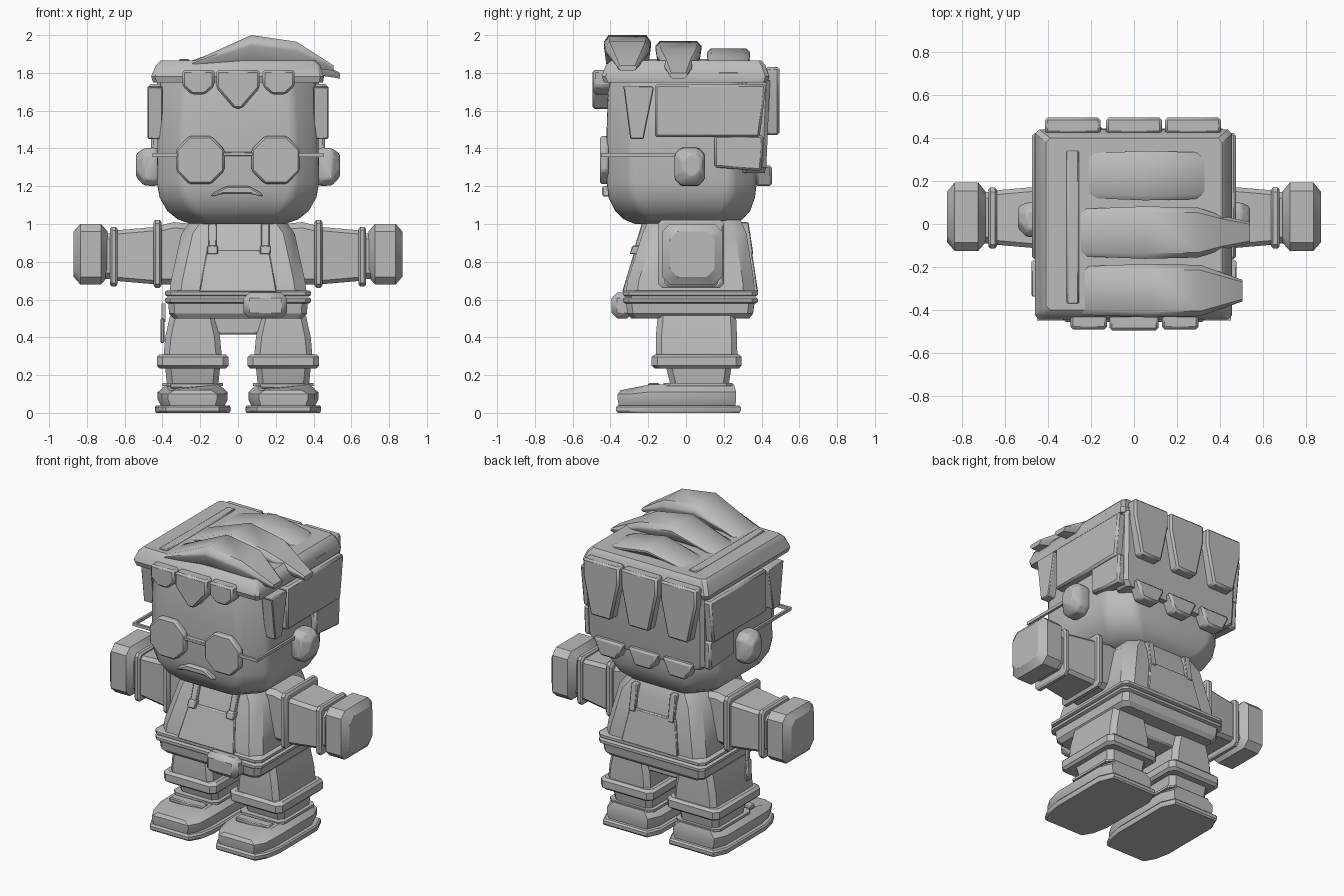
import bpy, bmesh, math

GREY = bpy.data.materials.new("plain_grey")
GREY.diffuse_color = (0.5, 0.5, 0.5, 1)


def finish(name, bm, bevel=0, segs=1, smooth=30):
    bmesh.ops.recalc_face_normals(bm, faces=bm.faces)
    me = bpy.data.meshes.new(name)
    bm.to_mesh(me)
    bm.free()
    ob = bpy.data.objects.new(name, me)
    bpy.context.collection.objects.link(ob)
    me.materials.append(GREY)
    if bevel:
        m = ob.modifiers.new("bevel", "BEVEL")
        m.width, m.segments, m.limit_method = bevel, segs, "ANGLE"
        m.angle_limit = math.radians(25)
    bpy.ops.object.select_all(action="DESELECT")
    ob.select_set(True)
    bpy.context.view_layer.objects.active = ob
    bpy.ops.object.shade_smooth_by_angle(angle=math.radians(smooth))
    return ob


def skin(name, rings, **kw):
    """Joins equal-length point rings into a capped solid."""
    bm = bmesh.new()
    vs = [[bm.verts.new(p) for p in r] for r in rings]
    n = len(vs[0])
    for a, b in zip(vs, vs[1:]):
        for i in range(n):
            bm.faces.new((a[i], a[(i + 1) % n], b[(i + 1) % n], b[i]))
    bm.faces.new(vs[0])
    bm.faces.new(vs[-1])
    return finish(name, bm, **kw)


def oct_rect(a0, a1, b0, b1, c):
    return [(a0 + c, b0), (a1 - c, b0), (a1, b0 + c), (a1, b1 - c),
            (a1 - c, b1), (a0 + c, b1), (a0, b1 - c), (a0, b0 + c)]


def stack(name, levels, c=0.03, axis="z", **kw):
    """Levels of (height, a0, a1, b0, b1): chamfered rectangles along an axis."""
    rings = []
    for h, *r in levels:
        pts = oct_rect(*r, min(c, (r[1] - r[0]) * .4, (r[3] - r[2]) * .4))
        rings.append([(p, q, h) if axis == "z" else (h, p, q) for p, q in pts])
    return skin(name, rings, **kw)


def box(name, x0, x1, y0, y1, z0, z1, bevel=0.015, **kw):
    rings = [[(x0, y0, z), (x1, y0, z), (x1, y1, z), (x0, y1, z)] for z in (z0, z1)]
    return skin(name, rings, bevel=bevel, **kw)


def plate(name, pts, d0, d1, axis="y", bevel=0.012, **kw):
    """Flat outline extruded through depth along y (x,z points) or x (y,z points)."""
    rings = [[(p, d, q) if axis == "y" else (d, p, q) for p, q in pts] for d in (d0, d1)]
    return skin(name, rings, bevel=bevel, **kw)


# Head: rounded block narrowing to the chin
stack("head", [(1.0, -.25, .25, -.27, .25), (1.025, -.32, .32, -.33, .30),
               (1.07, -.375, .375, -.375, .34), (1.14, -.415, .415, -.41, .365),
               (1.22, -.43, .43, -.42, .375), (1.5, -.425, .425, -.42, .38),
               (1.8, -.41, .41, -.41, .38)], c=.13, bevel=.03, segs=3, smooth=50)

# Hair cap and the locks around it
stack("hair_cap", [(1.75, -.45, .45, -.435, .43), (1.78, -.46, .455, -.445, .44),
                   (1.84, -.435, .435, -.425, .42), (1.865, -.41, .41, -.40, .40)], c=.02)
for x0, x1 in ((-.295, -.125), (.13, .30)):
    plate("side_fringe", [(x0, 1.815), (x0, 1.73), (x0 + .05, 1.685), (x1 - .05, 1.685),
                          (x1, 1.73), (x1, 1.815)], -.49, -.40)
plate("middle_fringe", [(-.115, 1.815), (-.115, 1.72), (-.02, 1.61), (.02, 1.61),
                        (.115, 1.72), (.115, 1.815)], -.495, -.40)
stack("back_hair", [(1.27, -.39, .39, .3, .415), (1.30, -.42, .42, .3, .425),
                    (1.76, -.43, .43, .3, .445)], c=.02)
for x in (-.285, 0, .275):
    plate("back_lock", [(x - .13, 1.83), (x + .13, 1.83), (x + .13, 1.72),
                        (x + .075, 1.47), (x - .075, 1.47), (x - .13, 1.72)], .42, .495)
for x in (-.25, 0, .25):
    plate("nape_lock", [(x - .11, 1.31), (x + .11, 1.31), (x + .06, 1.20),
                        (x - .06, 1.20)], .37, .455)

# Swept tufts: stations of (x, bottom, top, width scale)
TUFTS = [(-.31, .125, [(-.24, 1.83, 1.86, .9), (.07, 1.86, 2.0, 1), (.31, 1.84, 1.965, .95),
                       (.505, 1.81, 1.84, .4)]),
         (-.04, .122, [(-.26, 1.83, 1.86, .9), (.05, 1.86, 1.97, 1), (.30, 1.83, 1.925, .95),
                       (.41, 1.79, 1.87, .65), (.54, 1.77, 1.80, .4)]),
         (.225, .115, [(-.23, 1.83, 1.86, .9), (.05, 1.85, 1.93, 1), (.28, 1.82, 1.89, .95),
                       (.45, 1.77, 1.80, .5)])]
for y, w, stations in TUFTS:
    rings = []
    for x, z0, z1, s in stations:
        h, v = w * s, z1 - z0
        half = [(.65, 0), (1, .6), (1, .75), (.8, 1)]
        prof = half + [(-a, b) for a, b in reversed(half)]
        rings.append([(x, y + a * h, z0 + b * v) for a, b in prof])
    skin("top_tuft", rings, smooth=40)
plate("hair_parting", [(-.32, 1.85), (-.25, 1.85), (-.26, 1.873), (-.31, 1.873)],
      -.37, .34, bevel=.004)

for s in (-1, 1):
    # Side hair, ears and spectacle arms
    plate("temple_lock", [(-.34, 1.73), (-.33, 1.72), (-.295, 1.45), (-.225, 1.45),
                          (-.17, 1.72), (-.18, 1.73)], s * .40, s * .478, axis="x")
    plate("side_hair", [(-.165, 1.74), (.425, 1.74), (.39, 1.46), (-.165, 1.46)],
          s * .38, s * .475, axis="x")
    plate("lower_side_hair", [(.15, 1.47), (.41, 1.47), (.40, 1.28), (.15, 1.30)],
          s * .38, s * .46, axis="x")
    stack("ear", [(s * .38, -.03, .08, 1.23, 1.37), (s * .44, -.06, .10, 1.20, 1.405),
                  (s * .50, -.06, .10, 1.205, 1.40), (s * .54, -.02, .08, 1.25, 1.37)],
          axis="x", c=.035, bevel=.008)
    stack("lens", [(-.455 + .045 * i, s * .2 - .128, s * .2 + .128, 1.21, 1.465)
                   for i in (0, 1)], c=.07).name = "lens_raw"
    bpy.data.objects.remove(bpy.data.objects["lens_raw"])
    plate("spectacle_lens", oct_rect(s * .2 - .128, s * .2 + .128, 1.212, 1.465, .07),
          -.455, -.41, bevel=.01)
    x0, x1 = sorted((s * .31, s * .452))
    box("frame_corner", x0, x1, -.45, -.435, 1.355, 1.375, bevel=0)
    x0, x1 = sorted((s * .437, s * .452))
    box("spectacle_arm", x0, x1, -.45, .0, 1.355, 1.375, bevel=0)
box("spectacle_bridge", -.09, .09, -.45, -.41, 1.36, 1.38, bevel=.003)
plate("moustache", [(-.145, 1.145), (-.13, 1.165), (-.06, 1.20), (.06, 1.20), (.12, 1.165),
                    (.135, 1.145), (.06, 1.16), (-.07, 1.16)], -.445, -.39, bevel=.008)

# Torso, waist and belt
stack("shirt", [(.62, -.365, .365, -.32, .365), (.70, -.355, .355, -.31, .36),
                (.95, -.30, .30, -.23, .32), (1.02, -.25, .25, -.20, .29)], c=.06, smooth=40)
stack("waist", [(.50, -.34, .34, -.29, .335), (.525, -.365, .365, -.31, .355),
                (.60, -.37, .37, -.32, .365)], c=.03)
for z in (.58, .617):
    stack("belt_band", [(z, -.375, .375, -.325, .37), (z + .007, -.387, .387, -.333, .38),
                        (z + .024, -.387, .387, -.333, .38), (z + .031, -.375, .375, -.325, .37)])
box("belt_pouch", .03, .26, -.395, -.28, .50, .637, bevel=.03)
box("pelvis", -.25, .25, -.13, .24, .415, .52, bevel=.01)


def slant(name, xb, xt, z0, z1, side, off, cx=0):
    """Panel lying on the sloped front (side -1) or back (side 1) of the shirt."""
    def wall(z):
        return (-.32 + (z - .65) * .3) if side < 0 else (.365 - (z - .65) * .15)
    rings = []
    for z, h in ((z0, xb), (z1, xt)):
        y, i = wall(z) + side * off, wall(z) - side * .03
        rings.append([(cx - h, y, z), (cx + h, y, z), (cx + h, i, z), (cx - h, i, z)])
    return skin(name, rings, bevel=.005)


for side in (-1, 1):
    slant("bib", .205, .165, .64, .86, side, .015)
    for x in (-.135, .145):
        slant("strap", .022, .022, .84, 1.01, side, .02, x)
        if side < 0:
            slant("buckle", .028, .028, .84, .885, side, .035, x)

for s in (-1, 1):
    # Arms
    stack("shoulder", [(s * .24, -.11, .17, .70, 1.0), (s * .34, -.12, .175, .68, 1.01),
                       (s * .42, -.12, .175, .68, .99)], axis="x", c=.03)
    stack("shoulder_band", [(s * .405, -.135, .19, .675, 1.01), (s * .415, -.147, .2, .662, 1.022),
                            (s * .437, -.147, .2, .662, 1.022), (s * .447, -.135, .19, .675, 1.01)],
          axis="x", c=.02)
    stack("sleeve", [(s * .43, -.115, .175, .68, .985), (s * .66, -.095, .155, .70, .965)],
          axis="x", c=.02)
    stack("cuff", [(s * .638, -.105, .16, .68, .975), (s * .648, -.115, .17, .668, .985),
                   (s * .668, -.115, .17, .668, .985), (s * .678, -.105, .16, .68, .975)],
          axis="x", c=.02)
    stack("wrist", [(s * .66, -.09, .15, .71, .95), (s * .71, -.09, .15, .71, .95)], axis="x")
    stack("hand", [(s * .69, -.085, .15, .72, .96), (s * .725, -.125, .193, .68, 1.0),
                   (s * .835, -.125, .193, .68, 1.0), (s * .87, -.085, .15, .72, .96)],
          axis="x", c=.04)

    # Legs
    c = s * .24

    def leg(name, levels, ch=.03, **kw):
        stack(name, [(z, c - w, c + w, y0, y1) for z, w, y0, y1 in levels], c=ch, **kw)

    leg("upper_leg", [(.29, .155, -.16, .272), (.40, .145, -.16, .27), (.515, .12, -.15, .265)])
    leg("trouser_cuff", [(.235, .175, -.165, .28), (.25, .19, -.182, .295),
                         (.295, .19, -.182, .295), (.31, .175, -.165, .28)])
    leg("ankle", [(.14, .135, -.08, .225), (.24, .145, -.105, .24)])
    leg("ankle_band", [(.143, .16, -.12, .245), (.158, .16, -.12, .245)])
    # Shoes: sole outline plus body sloping down to the toe
    out = [(-.7, -.37), (.7, -.37), (.9, -.30), (1, -.2), (1, .2), (.8, .29),
           (-.8, .29), (-1, .2), (-1, -.2), (-.9, -.30)]
    skin("sole", [[(c + a * w, b * w / .2, z) for a, b in out]
                  for z, w in ((0, .195), (.01, .2), (.03, .2), (.04, .193))])
    skin("shoe", [[(c + a * w, b * k - .01, z if b > -.25 else z - dz) for a, b in out]
                  for z, w, k, dz in ((.03, .165, .93, 0), (.07, .185, .95, 0),
                                      (.11, .185, .95, .01), (.15, .14, .91, .03))])
    box("shoe_strap", c - .12, c + .12, -.2, -.14, .13, .158, bevel=.006)

# Tag hanging at the hip
box("hip_tag", -.41, -.39, -.10, -.05, .37, .50, bevel=.005)
box("hip_tag_cord", -.405, -.385, -.085, -.065, .48, .58, bevel=0)
